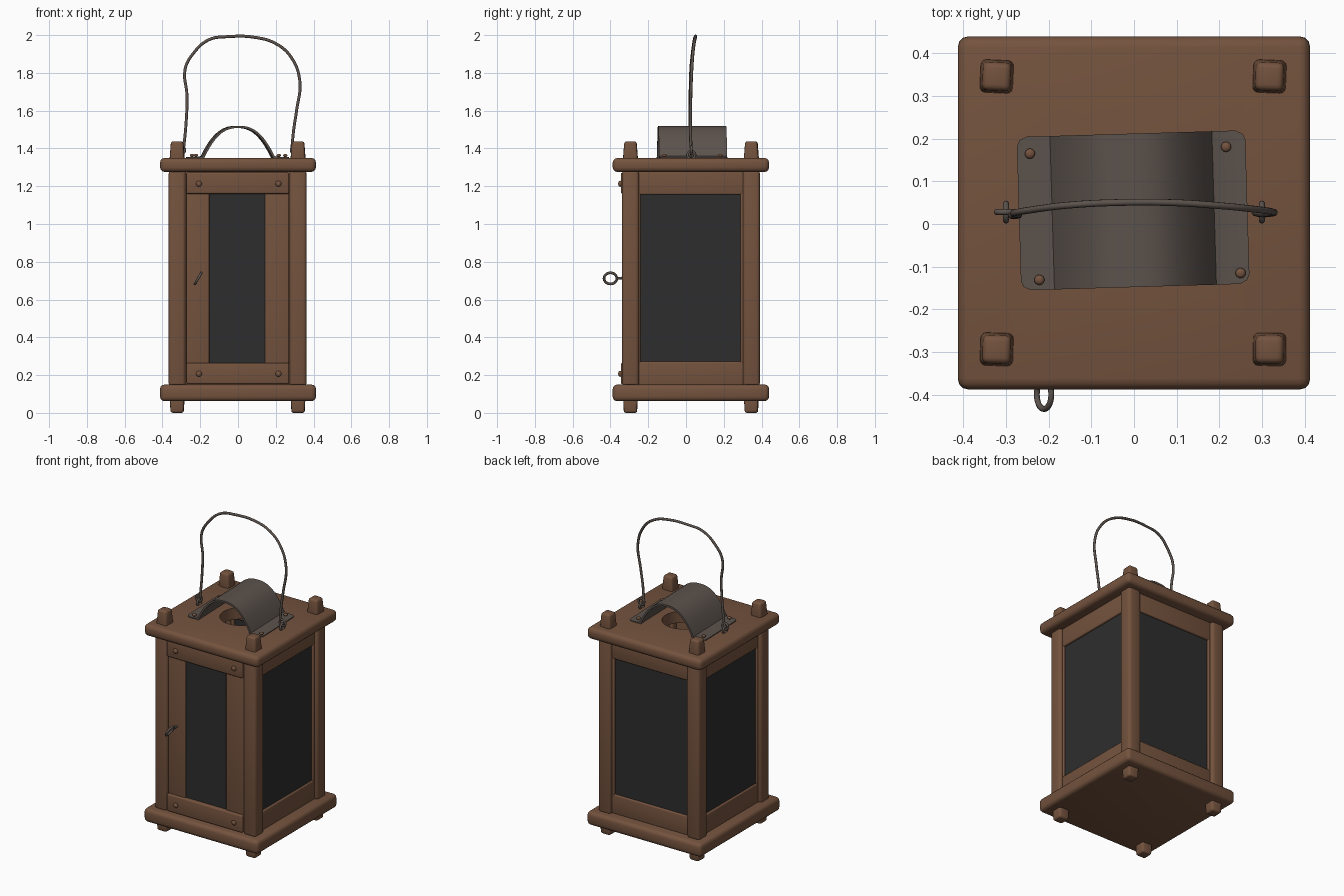
import bpy, bmesh, math, random
from mathutils import Matrix, Vector

if "Cube" in bpy.data.objects:
    bpy.data.objects.remove(bpy.data.objects["Cube"])

random.seed(4)

def mat(name, rgb):
    m = bpy.data.materials.new(name)
    m.diffuse_color = (*rgb, 1)
    m.use_nodes = True
    m.node_tree.nodes["Principled BSDF"].inputs["Base Color"].default_value = m.diffuse_color
    return m

WOOD = mat("brown wood", (0.175, 0.086, 0.048))
METAL = mat("dark iron", (0.105, 0.084, 0.072))
GLASS = mat("dark glass", (0.027, 0.027, 0.027))

def shade(ob, angle=40):
    bpy.ops.object.select_all(action='DESELECT')
    ob.select_set(True)
    bpy.context.view_layer.objects.active = ob
    bpy.ops.object.shade_smooth_by_angle(angle=math.radians(angle))

def finish(bm, name, material):
    bmesh.ops.recalc_face_normals(bm, faces=bm.faces)
    me = bpy.data.meshes.new(name)
    bm.to_mesh(me)
    bm.free()
    me.materials.append(material)
    ob = bpy.data.objects.new(name, me)
    bpy.context.collection.objects.link(ob)
    shade(ob)
    return ob

def box(name, x, y, z, material=WOOD, bevel=0.01, top=1.0, bottom=1.0, turn=0.0):
    """Rounded box from (min, max) ranges, with optional taper and turn about z."""
    bm = bmesh.new()
    bmesh.ops.create_cube(bm, size=1)
    rot = Matrix.Rotation(turn, 3, 'Z')
    c = Vector([sum(r) / 2 for r in (x, y, z)])
    for v in bm.verts:
        t = top if v.co.z > 0 else bottom
        v.co = c + rot @ Vector((v.co.x * (x[1] - x[0]) * t, v.co.y * (y[1] - y[0]) * t,
                                 v.co.z * (z[1] - z[0])))
    if bevel:
        bmesh.ops.bevel(bm, geom=bm.edges[:], offset=bevel, segments=3, profile=0.5, affect='EDGES')
    return finish(bm, name, material)

def around(c, h):
    return (c - h, c + h)

def torus(name, loc, rot, major, minor):
    bpy.ops.mesh.primitive_torus_add(location=loc, rotation=rot, major_radius=major, minor_radius=minor,
                                     major_segments=28, minor_segments=10)
    ob = bpy.context.object
    ob.name = name
    ob.data.materials.append(METAL)
    shade(ob, 80)

def rivet(name, loc, r, axis_rot=(0, 0, 0)):
    bpy.ops.mesh.primitive_uv_sphere_add(segments=14, ring_count=8, radius=r, location=loc, rotation=axis_rot)
    ob = bpy.context.object
    ob.name = name
    ob.scale = (1, 1, 0.7)
    ob.data.materials.append(WOOD)
    shade(ob, 80)

def wire(name, pts, r):
    cu = bpy.data.curves.new(name, 'CURVE')
    cu.dimensions = '3D'
    cu.bevel_depth, cu.bevel_resolution, cu.resolution_u = r, 3, 6
    cu.use_fill_caps = True
    sp = cu.splines.new('BEZIER')
    sp.bezier_points.add(len(pts) - 1)
    for b, p in zip(sp.bezier_points, pts):
        b.co = p
        b.handle_left_type = b.handle_right_type = 'AUTO'
    cu.materials.append(METAL)
    bpy.context.collection.objects.link(bpy.data.objects.new(name, cu))

# Base and roof boards
PX, PY = (-0.413, 0.413), (-0.388, 0.44)
box("base_board", PX, PY, (0.062, 0.15), bevel=0.024)
roof = box("roof_board", PX, PY, (1.275, 1.35), bevel=0.026)

# Smoke hole through the roof
bpy.ops.mesh.primitive_cylinder_add(vertices=40, radius=0.125, depth=0.3, location=(0, 0.03, 1.31))
cutter = bpy.context.object
cutter.hide_render = True
mod = roof.modifiers.new("smoke_hole", 'BOOLEAN')
mod.object, mod.solver = cutter, 'EXACT'
bpy.context.view_layer.objects.active = roof
bpy.ops.object.modifier_apply(modifier=mod.name)
bpy.data.objects.remove(cutter)
shade(roof)

# Corner posts with feet below and pegs above
for sx, cx in (("left", -0.322), ("right", 0.318)):
    for sy, cy in (("front", -0.294), ("back", 0.346)):
        n = f"{sy}_{sx}"
        t = random.uniform(-0.06, 0.06)
        box(n + "_post", around(cx, 0.045), around(cy, 0.045), (0.14, 1.285), bevel=0.018)
        box(n + "_foot", around(cx, 0.038), around(cy, 0.038), (0, 0.08), bevel=0.012, bottom=0.9, turn=t)
        box(n + "_peg", around(cx, 0.04), around(cy, 0.04), (1.33, 1.438), bevel=0.013, top=0.8, turn=t)

# Glazed side and back panels: two rails, two thin stiles, one pane each
def panel(name, across, depth, pane_depth, along_y):
    def part(n, a, z, d=depth, m=WOOD, b=0.008):
        box(f"{name}_{n}", *((d, a) if along_y else (a, d)), z, m, b)
    lo, hi = across
    part("top_rail", across, (1.155, 1.28))
    part("bottom_rail", across, (0.145, 0.272))
    part("first_stile", (lo, lo + 0.022), (0.26, 1.165), b=0.006)
    part("second_stile", (hi - 0.022, hi), (0.26, 1.165), b=0.006)
    part("pane", (lo + 0.01, hi - 0.01), (0.262, 1.165), pane_depth, GLASS, 0)

panel("right", (-0.262, 0.31), (0.295, 0.342), (0.318, 0.33), True)
panel("left", (-0.262, 0.31), (-0.346, -0.299), (-0.334, -0.322), True)
panel("back", (-0.285, 0.281), (0.323, 0.37), (0.346, 0.358), False)

# Front door: wide stiles, riveted rails and a narrow pane
DX = (-0.274, 0.27)
box("door_left_stile", (DX[0], -0.152), (-0.328, -0.285), (0.16, 1.27), bevel=0.006)
box("door_right_stile", (0.142, DX[1]), (-0.328, -0.285), (0.16, 1.27), bevel=0.006)
box("door_top_rail", DX, (-0.345, -0.285), (1.16, 1.272), bevel=0.008)
box("door_bottom_rail", DX, (-0.345, -0.285), (0.153, 0.265), bevel=0.008)
box("door_pane", (-0.16, 0.15), (-0.32, -0.308), (0.25, 1.17), GLASS, 0)
for x in (-0.207, 0.214):
    for z in (0.207, 1.213):
        rivet("door_rivet", (x, -0.348, z), 0.016, (math.pi / 2, 0, 0))

# Door pull ring on a short pin
torus("door_ring", (-0.211, -0.4, 0.712), (0, math.radians(120), 0), 0.034, 0.007)
wire("door_ring_pin", [(-0.211, -0.32, 0.715), (-0.211, -0.366, 0.713)], 0.007)

# Bent sheet hood: flat flanges with rounded corners and an arch between
bm = bmesh.new()
prof = [(0.268, 1.355, 0.158), (0.262, 1.355, 0.172), (0.245, 1.355, 0.18), (0.205, 1.356, 0.18)]
arch = [(0.19 * math.sin(a), 0.18) for a in [math.radians(i * 7.5) for i in range(-12, 13)]]
rows = [(-x, z, d) for x, z, d in prof]
rows += [(x, 1.36 + 0.16 * (1 - abs(x / 0.19) ** 2.5), d) for x, d in arch]
rows += prof[::-1]
pairs = [(bm.verts.new((x, -d, z)), bm.verts.new((x, d, z))) for x, z, d in rows]
for (a, b), (c, d) in zip(pairs, pairs[1:]):
    bm.faces.new((a, c, d, b))
bmesh.ops.recalc_face_normals(bm, faces=bm.faces)
bmesh.ops.solidify(bm, geom=bm.faces[:], thickness=0.012)
hood = finish(bm, "smoke_hood", METAL)
hood.location = (-0.002, 0.032, 0)
hood.rotation_euler.z = math.radians(1.7)
for x, y in ((-0.244, 0.165), (0.216, 0.181), (-0.222, -0.131), (0.25, -0.115)):
    rivet("hood_rivet", (x, y, 1.363), 0.012)

# Carrying wire with eyelets
wire("carrying_handle", [
    (-0.288, 0.02, 1.40), (-0.276, 0.02, 1.52), (-0.27, 0.022, 1.68), (-0.28, 0.026, 1.82),
    (-0.235, 0.034, 1.905), (-0.155, 0.044, 1.975), (-0.05, 0.05, 1.992), (0.09, 0.05, 1.988),
    (0.2, 0.043, 1.955), (0.28, 0.035, 1.885), (0.327, 0.028, 1.76), (0.31, 0.024, 1.6),
    (0.295, 0.024, 1.5), (0.285, 0.026, 1.40)], 0.008)
for s in (-1, 1):
    torus("roof_eyelet", (s * 0.3, 0.028, 1.365), (0, math.pi / 2, 0), 0.02, 0.007)
    torus("handle_end_loop", (s * 0.302, 0.028, 1.39), (math.pi / 2, 0, 0), 0.02, 0.007)
